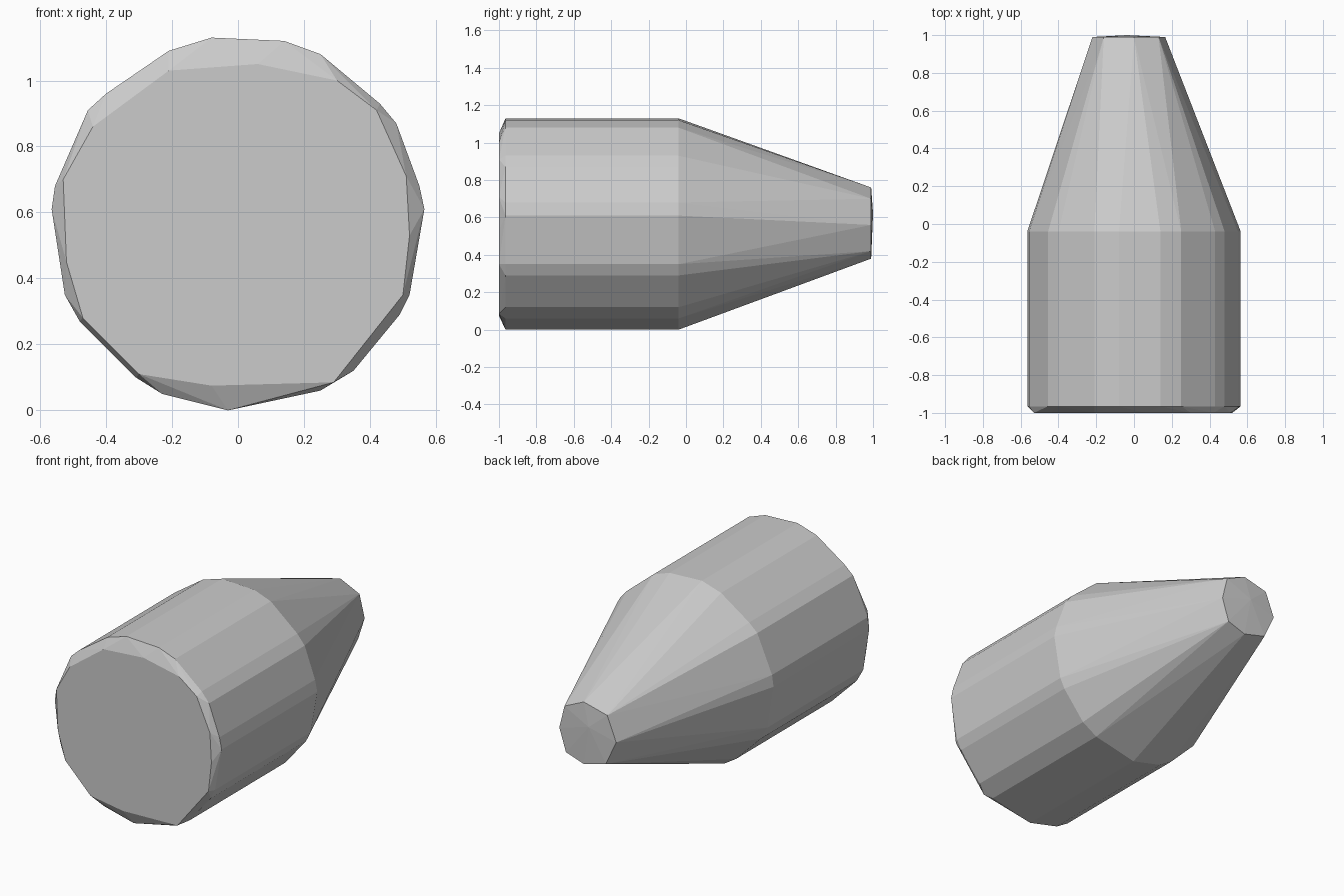
import bpy, bmesh

if "Cube" in bpy.data.objects:
    bpy.data.objects.remove(bpy.data.objects["Cube"])

# Body cross-section (x, z), clockwise from the top
body = [(-.08, 1.13), (.14, 1.12), (.25, 1.08), (.43, .93), (.48, .87), (.55, .68), (.565, .61),
        (.52, .35), (.49, .29), (.35, .12), (.25, .06), (-.03, 0), (-.23, .05), (-.31, .10),
        (-.48, .27), (-.525, .35), (-.565, .61), (-.555, .68), (-.455, .91), (-.40, .96), (-.21, 1.09)]
# Bevelled flat end
base = [(-.21, 1.03), (.06, 1.05), (.30, 1.00), (.42, .91), (.51, .71), (.52, .53), (.50, .35),
        (.29, .085), (-.08, .075), (-.30, .11), (-.47, .28), (-.52, .45), (-.53, .70), (-.44, .86)]
# Blunt nose end
nose = [(0, .76), (.13, .70), (.165, .56), (.12, .42), (0, .38), (-.15, .42), (-.22, .57), (-.16, .72)]

mat = bpy.data.materials.new("plain grey")
mat.diffuse_color = (.6, .6, .6, 1)
mat.use_nodes = True
mat.node_tree.nodes["Principled BSDF"].inputs["Base Color"].default_value = mat.diffuse_color

# Faceted shell wrapped around the four rings
bm = bmesh.new()
for ring, y in ((base, -1), (body, -.965), (body, -.04), (nose, .99)):
    for x, z in ring:
        bm.verts.new((x, y, z))
bm.verts.new((-.04, 1, .62))
res = bmesh.ops.convex_hull(bm, input=bm.verts[:])
loose = [v for v in bm.verts if not v.link_faces]
bmesh.ops.delete(bm, geom=loose, context='VERTS')
bmesh.ops.dissolve_limit(bm, angle_limit=.02, verts=bm.verts[:], edges=bm.edges[:])
bmesh.ops.recalc_face_normals(bm, faces=bm.faces[:])
me = bpy.data.meshes.new("tapered_shell")
bm.to_mesh(me)
bm.free()
me.materials.append(mat)
shell = bpy.data.objects.new("tapered_shell", me)
bpy.context.collection.objects.link(shell)
